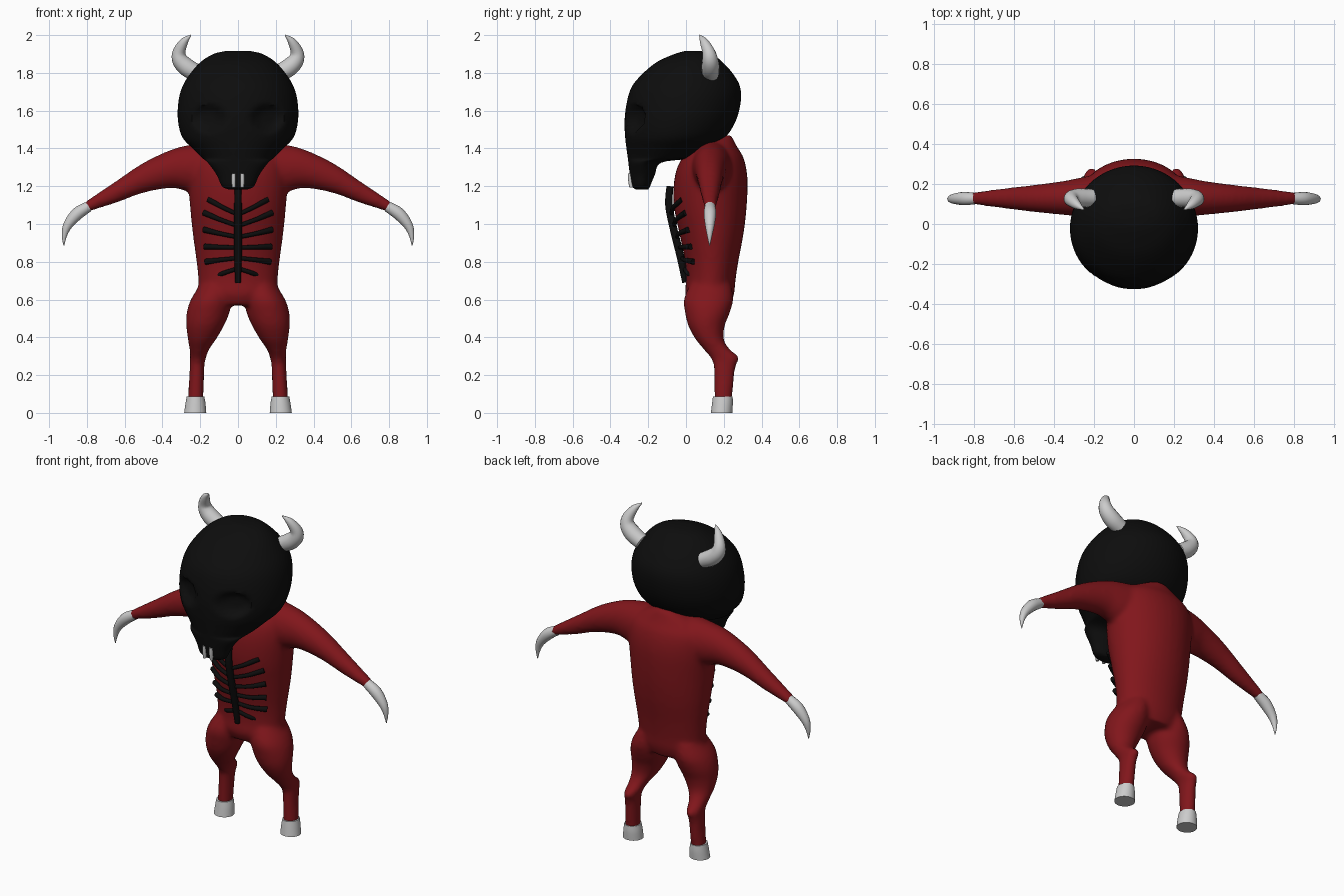
import bpy, bmesh, math
from mathutils import Vector

if "Cube" in bpy.data.objects:
    bpy.data.objects.remove(bpy.data.objects["Cube"])


def paint(name, color):
    m = bpy.data.materials.new(name)
    m.diffuse_color = color
    m.use_nodes = True
    m.node_tree.nodes["Principled BSDF"].inputs["Base Color"].default_value = m.diffuse_color
    return m


RED = paint("red_skin", (0.22, 0.008, 0.011, 1))
BLACK = paint("black_bone", (0.004, 0.004, 0.004, 1))


def spline(rows, n):
    """Catmull-Rom interpolation of rows of numbers."""
    out = []
    for i in range(len(rows) - 1):
        a, b, c, d = (rows[max(0, min(len(rows) - 1, i + k))] for k in (-1, 0, 1, 2))
        for j in range(n):
            t = j / n
            out.append([q + .5 * t * (r - p + t * (2 * p - 5 * q + 4 * r - s + t * (3 * (q - r) + s - p)))
                        for p, q, r, s in zip(a, b, c, d)])
    return out + [list(rows[-1])]


def skin(bm, rings):
    """Bridge rings of points and cap both ends."""
    vs = [[bm.verts.new(p) for p in ring] for ring in rings]
    n = len(vs[0])
    for a, b in zip(vs, vs[1:]):
        for i in range(n):
            bm.faces.new((a[i], a[(i + 1) % n], b[(i + 1) % n], b[i]))
    bm.faces.new(vs[0][::-1])
    bm.faces.new(vs[-1])


def stack(bm, rows, axis="z", side=1, segs=32, sub=5):
    """Elliptical sections (t, u0, u1, v0, v1) along z (u=x, v=y) or x (u=y, v=z)."""
    rings = []
    for t, u0, u1, v0, v1 in spline(rows, sub):
        ring = []
        for i in range(segs):
            a = 2 * math.pi * i / segs
            u = (u0 + u1) / 2 + (u1 - u0) / 2 * math.cos(a)
            v = (v0 + v1) / 2 + (v1 - v0) / 2 * math.sin(a)
            ring.append((side * u, v, t) if axis == "z" else (side * t, u, v))
        rings.append(ring)
    skin(bm, rings)


def tube(bm, rows, side=1, segs=16, sub=5):
    """Round tube through rows (x, y, z, radius)."""
    pts = spline(rows, sub)
    rings = []
    for i, p in enumerate(pts):
        d = Vector(pts[min(i + 1, len(pts) - 1)][:3]) - Vector(pts[max(i - 1, 0)][:3])
        e = d.cross(Vector((0, 1, 0))).normalized()
        f = d.cross(e).normalized()
        ring = []
        for k in range(segs):
            a = 2 * math.pi * k / segs
            q = Vector(p[:3]) + (e * math.cos(a) + f * math.sin(a)) * p[3]
            ring.append((side * q.x, q.y, q.z))
        rings.append(ring)
    skin(bm, rings)


def finish(bm, name, mat=None):
    bmesh.ops.recalc_face_normals(bm, faces=bm.faces)
    me = bpy.data.meshes.new(name)
    bm.to_mesh(me)
    bm.free()
    ob = bpy.data.objects.new(name, me)
    bpy.context.collection.objects.link(ob)
    if mat:
        me.materials.append(mat)
    bpy.ops.object.select_all(action="DESELECT")
    ob.select_set(True)
    bpy.context.view_layer.objects.active = ob
    bpy.ops.object.shade_smooth_by_angle(angle=math.radians(50))
    return ob


# Body: torso, arms and legs fused into one skin
bm = bmesh.new()
torso = [(.57, .17, .02, .235), (.63, .21, -.005, .255), (.7, .21, .0, .262), (.8, .22, -.005, .277),
         (.95, .24, -.035, .305), (1.1, .255, -.065, .322), (1.25, .265, -.06, .325),
         (1.35, .25, -.02, .305), (1.41, .18, .05, .27), (1.47, .05, .17, .24)]
stack(bm, [(z, -w, w, y0, y1) for z, w, y0, y1 in torso])
arm = [(.1, .02, .26, 1.16, 1.44), (.25, .035, .235, 1.17, 1.42), (.35, .045, .215, 1.19, 1.395),
       (.5, .06, .195, 1.165, 1.325), (.65, .078, .178, 1.11, 1.225), (.81, .098, .158, 1.06, 1.118)]
leg = [(.68, .03, .2, .02, .24), (.6, .035, .25, -.012, .25), (.53, .045, .272, -.005, .232),
       (.46, .075, .274, .012, .205), (.39, .115, .266, .05, .2), (.34, .15, .258, .09, .23),
       (.29, .17, .254, .13, .283), (.24, .178, .256, .146, .262), (.06, .183, .266, .15, .243)]
for s in (1, -1):
    stack(bm, arm, "x", s)
    stack(bm, leg, "z", s)
body = finish(bm, "body", RED)
rm = body.modifiers.new("fuse", "REMESH")
rm.mode = "VOXEL"
rm.voxel_size = .013
rm.use_smooth_shade = True
sm = body.modifiers.new("soften", "SMOOTH")
sm.iterations = 8

# Skull head with long snout and dented eye sockets
bm = bmesh.new()
head = [(1.183, .05, -.265, -.2), (1.2, .085, -.285, -.19), (1.26, .113, -.297, -.165),
        (1.325, .16, -.305, -.13), (1.35, .19, -.308, .04), (1.4, .24, -.315, .13),
        (1.46, .295, -.322, .21), (1.55, .318, -.325, .265), (1.65, .315, -.312, .29),
        (1.73, .293, -.285, .285), (1.8, .25, -.225, .245), (1.86, .195, -.15, .19),
        (1.9, .13, -.06, .14), (1.915, .07, -.01, .1)]
stack(bm, [(z, -w, w, y0, y1) for z, w, y0, y1 in head], segs=72)
for v in bm.verts:
    d = math.hypot((abs(v.co.x) - .155) / .085, (v.co.z - 1.56) / .075)
    if v.co.y < 0 and d < 1:
        v.co.y += .05 * (1 - d ** 4)
finish(bm, "skull", BLACK)

# Breastbone with six pairs of ribs
bm = bmesh.new()
tube(bm, [(0, -.085, 1.2, .018), (0, -.09, 1.1, .02), (0, -.065, .97, .02),
          (0, -.03, .83, .02), (0, -.005, .69, .015)])
ribs = [(1.05, .155, 1.13), (.99, .18, 1.06), (.93, .18, .97), (.875, .175, .88), (.82, .17, .8), (.765, .125, .72)]
for z0, x1, z1 in ribs:
    y0 = -.085 + (1.08 - z0) * .25
    for s in (1, -1):
        tube(bm, [(0, y0, z0, .011), (x1 * .55, y0 + .012, (z0 + z1) / 2, .012),
                  (x1, y0 + .06, z1, .016)], s, segs=10)
finish(bm, "ribcage", BLACK)

# Paired horns, claws, hooves and teeth
for s, tag in ((1, "left"), (-1, "right")):
    bm = bmesh.new()
    tube(bm, [(.21, .13, 1.795, .045), (.265, .13, 1.825, .048), (.305, .128, 1.865, .043),
              (.312, .12, 1.91, .034), (.285, .095, 1.965, .022), (.25, .072, 2.0, .003)], s)
    finish(bm, tag + "_horn")
    bm = bmesh.new()
    tube(bm, [(.79, .127, 1.093, .028), (.85, .127, 1.055, .033), (.9, .126, .995, .025),
              (.919, .125, .94, .014), (.922, .125, .885, .002)], s)
    finish(bm, tag + "_claw")
    bm = bmesh.new()
    stack(bm, [(0, .168, .285, .132, .245), (.05, .172, .278, .138, .248), (.088, .179, .271, .143, .247)], "z", s)
    finish(bm, tag + "_hoof")
    bm = bmesh.new()
    stack(bm, [(1.193, .014, .032, -.3, -.28), (1.23, .012, .034, -.306, -.28),
               (1.268, .013, .033, -.308, -.28)], "z", s, segs=12)
    finish(bm, tag + "_tooth")
